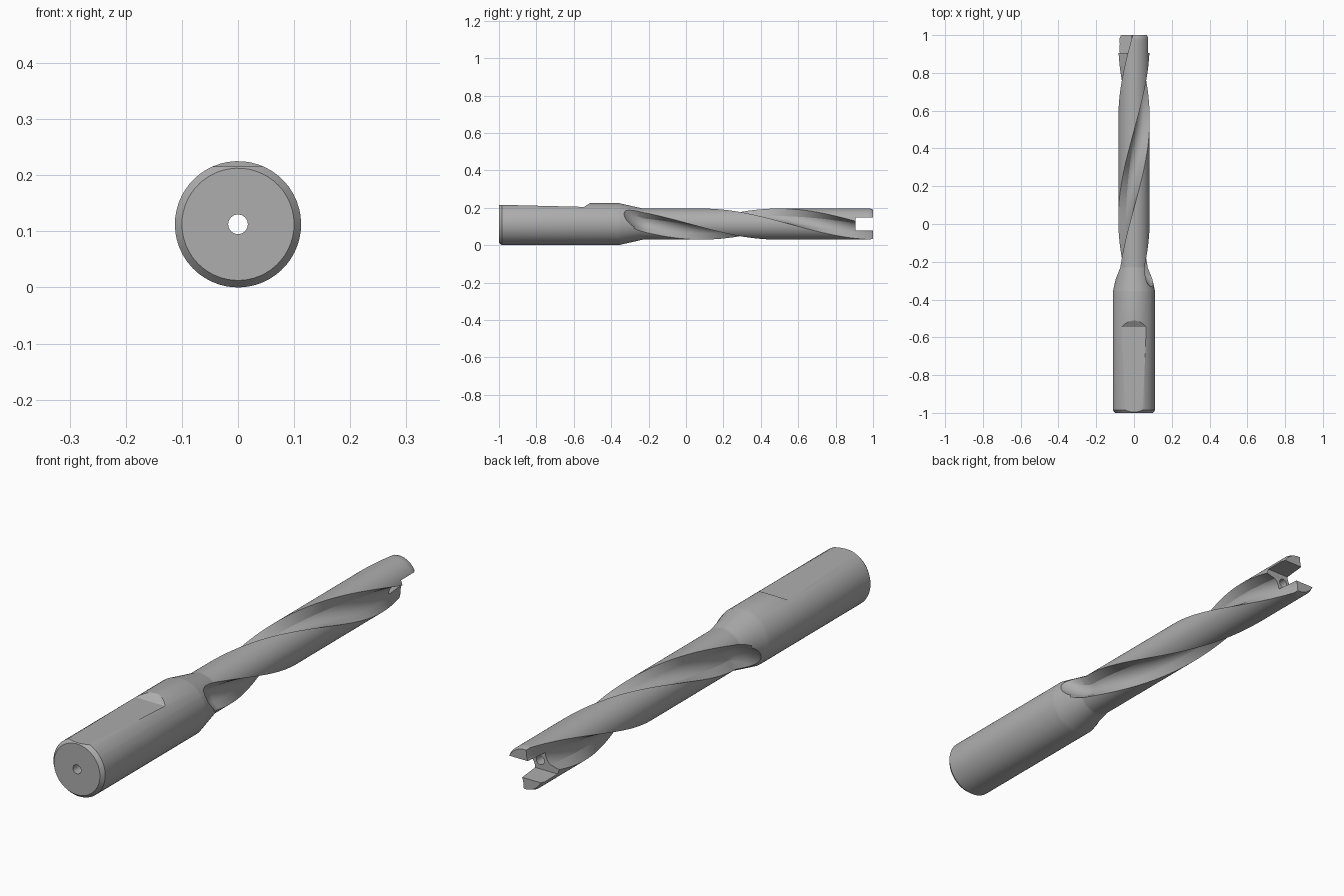
import bpy, bmesh, math

cube = bpy.data.objects.get("Cube")
if cube:
    bpy.data.objects.remove(cube)

AXIS_Z = 0.1125
PROFILE = [(-1, 0.1), (-0.985, 0.1125), (-0.36, 0.1125), (-0.23, 0.083), (0.985, 0.083), (1, 0.077)]
FLUTE_R, FLUTE_C = 0.0526, 0.083      # flute circle radius and its distance from the axis
FLUTE_PTS, LAND_PTS = 20, 26

steel = bpy.data.materials.new("steel grey")
steel.use_nodes = True
steel.diffuse_color = (0.42, 0.42, 0.42, 1)
steel.node_tree.nodes["Principled BSDF"].inputs["Base Color"].default_value = steel.diffuse_color


def make_object(name, bm):
    bmesh.ops.recalc_face_normals(bm, faces=bm.faces)
    mesh = bpy.data.meshes.new(name)
    bm.to_mesh(mesh)
    bm.free()
    obj = bpy.data.objects.new(name, mesh)
    bpy.context.collection.objects.link(obj)
    mesh.materials.append(steel)
    return obj


def body_radius(y):
    for (y0, r0), (y1, r1) in zip(PROFILE, PROFILE[1:]):
        if y <= y1:
            return r0 + (r1 - r0) * (y - y0) / (y1 - y0)
    return PROFILE[-1][1]


def section(y):
    """One ring: two flutes and two lands, twisted right-handed along the axis."""
    radius = body_radius(y)
    lift = max(0, (-0.21 - max(y, -0.36)) / 0.125)
    c = FLUTE_C + 0.08 * lift ** 2
    cos_a = (radius ** 2 + c ** 2 - FLUTE_R ** 2) / (2 * radius * c)
    half = max(0.02, math.acos(min(1, cos_a)))
    phase = math.pi / 2 - (max(y, -0.36) - 0.3) / 0.94 * math.pi
    ring = []
    for side in (0, math.pi):
        for i in range(FLUTE_PTS):
            a = -half + 2 * half * i / FLUTE_PTS
            under = FLUTE_R ** 2 - (c * math.sin(a)) ** 2
            r = min(radius, c * math.cos(a) - math.sqrt(max(0, under)))
            ring.append((r, phase + side + a))
        for i in range(LAND_PTS):
            ring.append((radius, phase + side + half + (math.pi - 2 * half) * i / LAND_PTS))
    return [(r * math.cos(a), y, AXIS_Z + r * math.sin(a)) for r, a in ring]


# Shank, cone and fluted body in one loft
stations = [p[0] for p in PROFILE[:3]]
stations += [-0.35 + 0.006 * i for i in range(25)]
stations += [-0.2 + 0.0158 * i for i in range(75)] + [0.985, 1]
bm = bmesh.new()
rings = [[bm.verts.new(co) for co in section(y)] for y in stations]
for a, b in zip(rings, rings[1:]):
    for i in range(len(a)):
        j = (i + 1) % len(a)
        bm.faces.new((a[i], a[j], b[j], b[i]))
bm.faces.new(rings[0])
bm.faces.new(rings[-1])
body = make_object("drill_body", bm)


def prism(name, outline):
    """Cutter: a y-z outline extruded across x."""
    bm = bmesh.new()
    left, right = [[bm.verts.new((x, y, z)) for y, z in outline] for x in (-0.2, 0.2)]
    bm.faces.new(left)
    bm.faces.new(right)
    for i in range(len(outline)):
        j = (i + 1) % len(outline)
        bm.faces.new((left[i], left[j], right[j], right[i]))
    return make_object(name, bm)


# Sloped clamping flat, insert slot at the tip, coolant bore
flat = prism("clamping_flat_cutter", [(-1.1, 0.3), (-1.1, 0.2182), (-0.545, 0.2045), (-0.5, 0.232), (-0.5, 0.3)])
slot = prism("insert_slot_cutter", [(0.905, 0.078), (1.1, 0.078), (1.1, 0.148), (0.905, 0.148)])
bpy.ops.mesh.primitive_cylinder_add(vertices=32, radius=0.0175, depth=2.4,
                                    location=(0, 0, AXIS_Z), rotation=(math.pi / 2, 0, 0))
bore = bpy.context.object
bore.name = "coolant_bore_cutter"
bore.data.materials.append(steel)

bpy.ops.object.select_all(action="DESELECT")
bpy.context.view_layer.objects.active = body
body.select_set(True)
for cutter in (flat, slot, bore):
    cutter.hide_render = True
    mod = body.modifiers.new(cutter.name, "BOOLEAN")
    mod.operation = "DIFFERENCE"
    mod.solver = "EXACT"
    mod.object = cutter
    bpy.ops.object.modifier_apply(modifier=mod.name)
    bpy.data.objects.remove(cutter)

bpy.ops.object.shade_smooth_by_angle(angle=math.radians(25))
